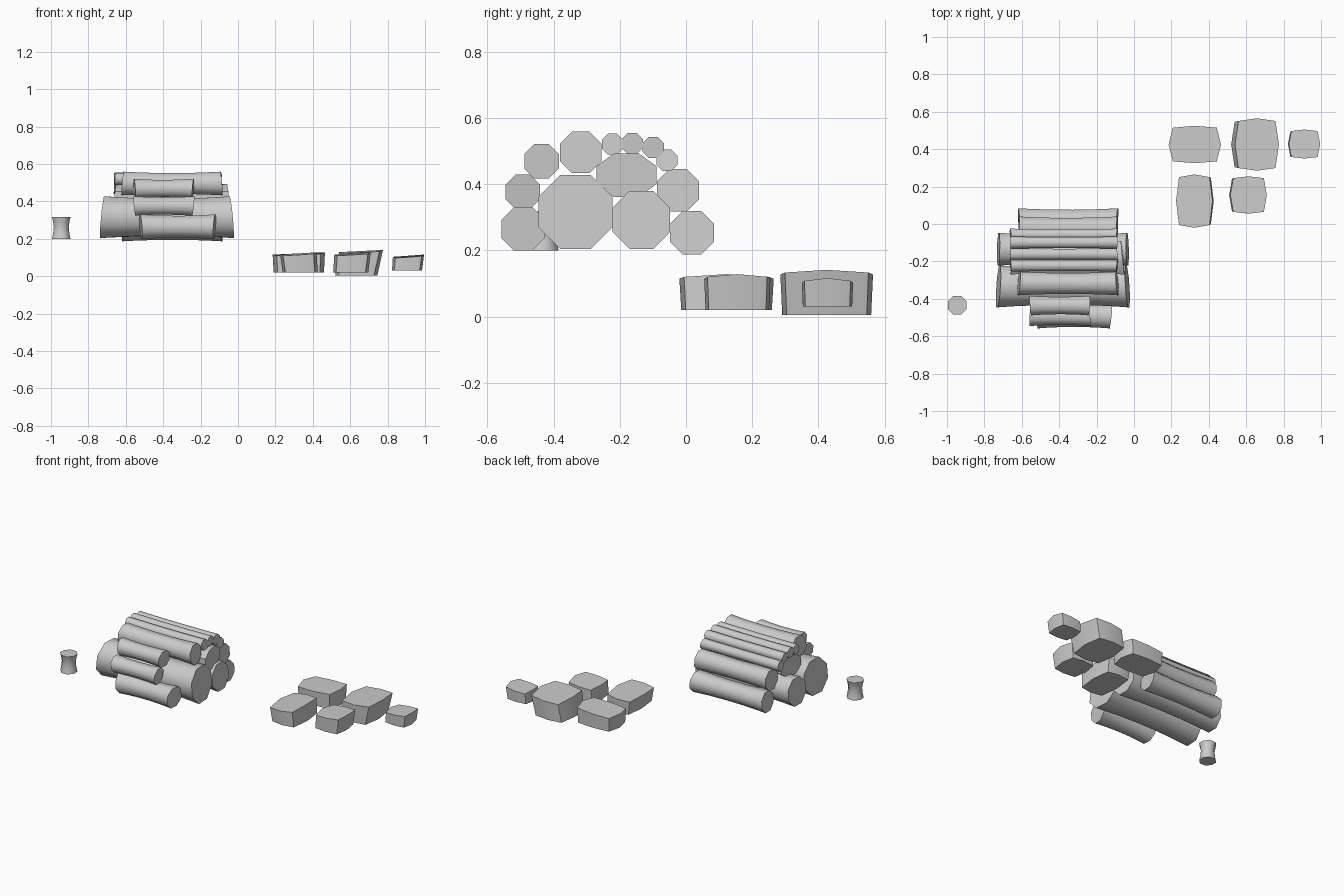
import bpy, bmesh, math, random
from mathutils import Vector, Matrix

if "Cube" in bpy.data.objects:
    bpy.data.objects.remove(bpy.data.objects["Cube"])

random.seed(4)


def finish(name, bm):
    bmesh.ops.recalc_face_normals(bm, faces=bm.faces)
    me = bpy.data.meshes.new(name)
    bm.to_mesh(me)
    bm.free()
    ob = bpy.data.objects.new(name, me)
    bpy.context.collection.objects.link(ob)
    bpy.context.view_layer.objects.active = ob
    ob.select_set(True)
    bpy.ops.object.shade_smooth_by_angle(angle=math.radians(50))
    ob.select_set(False)
    return ob


def loft(name, rings):
    """Skin a list of equally sized point rings and cap both ends."""
    bm = bmesh.new()
    loops = [[bm.verts.new(p) for p in ring] for ring in rings]
    n = len(loops[0])
    for a, b in zip(loops, loops[1:]):
        for i in range(n):
            j = (i + 1) % n
            bm.faces.new((a[i], a[j], b[j], b[i]))
    bm.faces.new(loops[0])
    bm.faces.new(loops[-1])
    return finish(name, bm)


def log(name, x0, x1, y, z, ry, rz=None, waist=0.88):
    """Eight sided log along x, flared at both sawn ends."""
    rz = rz or ry
    tilt = [random.uniform(-0.12, 0.12) for _ in range(2)]
    rings = []
    for t in (0, 0.12, 0.32, 0.55, 0.78, 0.9, 1):
        s = waist + (1 - waist) * abs(2 * t - 1) ** 2
        ring = []
        for k in range(8):
            a = math.radians(22.5 + 45 * k)
            dy, dz = 1.05 * s * ry * math.cos(a), 1.05 * s * rz * math.sin(a)
            dx = (tilt[0] * dy + tilt[1] * dz) * (2 * t - 1)
            ring.append((x0 + (x1 - x0) * t + dx, y + dy, z + dz))
        rings.append(ring)
    return loft(name, rings)


def stone(name, x0, x1, y0, y1, z0, z1, lean=0.0):
    """Flat slab with bowed sides and a gently sloping top."""
    cx, cy = (x0 + x1) / 2, (y0 + y1) / 2
    hx, hy = (x1 - x0) / 2 - abs(lean) / 2, (y1 - y0) / 2
    outline = [(-.84, -.9), (0, -1), (.84, -.9), (1, 0),
               (.84, .9), (0, 1), (-.84, .9), (-1, 0)]
    rings = []
    for z, s, side in ((z0, 0.96, -0.5), (z1, 1.0, 0.5)):
        rings.append([(cx + u * hx * s + lean * side, cy + v * hy * s,
                       z + (0.006 * u if side > 0 else 0)
                       - (0.008 if side > 0 else 0) * abs(v))
                      for u, v in outline])
    return loft(name, rings)


# Large logs at the base and core of the pile
log("large_log_front", -0.725, -0.035, -0.334, 0.316, 0.115)
log("large_log_back", -0.725, -0.035, -0.135, 0.292, 0.09)
log("oval_log", -0.65, -0.06, -0.18, 0.427, 0.093, 0.068)

# Medium logs around the outside
log("outer_log_front_low", -0.52, -0.125, -0.492, 0.265, 0.068)
log("outer_log_back_low", -0.615, -0.09, 0.018, 0.253, 0.068)
log("outer_log_back_high", -0.615, -0.09, -0.024, 0.382, 0.066)
log("top_log", -0.615, -0.09, -0.318, 0.496, 0.065)
log("short_log_low", -0.553, -0.24, -0.493, 0.376, 0.054)
log("short_log_high", -0.553, -0.24, -0.436, 0.469, 0.054)

# Thin poles over the top
for i, (y, z) in enumerate([(-.222, .521), (-.162, .523), (-.099, .511), (-.057, .472)]):
    log(f"thin_pole_{i + 1}", -0.66, -0.09, y, z, 0.033, waist=0.92)

# Upright stump
rings = []
for z, r in ((0.2, .053), (.23, .047), (.265, .043), (.295, .048), (.318, .054)):
    rings.append([(-0.945 + r * math.cos(math.radians(22.5 + 45 * k)),
                   -0.434 + r * math.sin(math.radians(22.5 + 45 * k)), z)
                  for k in range(8)])
loft("stump", rings)

# Flat stones
stone("stone_back_left", 0.185, 0.465, 0.325, 0.525, 0.02, 0.122)
stone("stone_back_middle", 0.515, 0.775, 0.285, 0.565, 0.005, 0.135, 0.025)
stone("stone_right", 0.82, 0.995, 0.35, 0.505, 0.03, 0.11, 0.008)
stone("stone_front_left", 0.225, 0.43, -0.02, 0.265, 0.02, 0.122, -0.01)
stone("stone_front_middle", 0.505, 0.71, 0.055, 0.255, 0.02, 0.122, 0.01)
